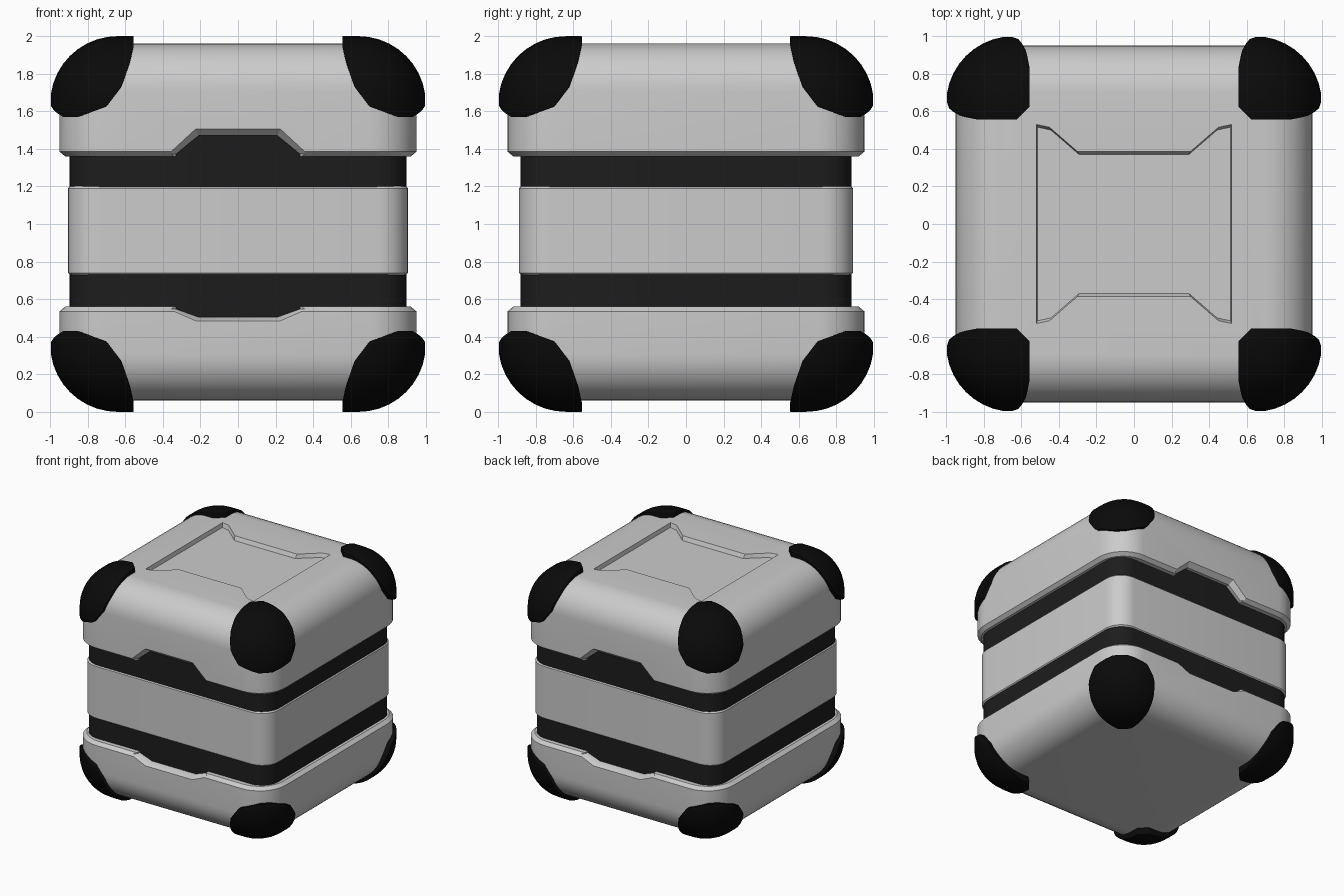
import bpy, bmesh, math
from mathutils import Vector

if "Cube" in bpy.data.objects:
    bpy.data.objects.remove(bpy.data.objects["Cube"])


def material(name, v):
    m = bpy.data.materials.new(name)
    m.diffuse_color = (v, v, v, 1)
    m.use_nodes = True
    m.node_tree.nodes["Principled BSDF"].inputs["Base Color"].default_value = m.diffuse_color
    return m


def make(name, bm, mat=None):
    bmesh.ops.recalc_face_normals(bm, faces=bm.faces)
    me = bpy.data.meshes.new(name)
    bm.to_mesh(me)
    bm.free()
    ob = bpy.data.objects.new(name, me)
    bpy.context.collection.objects.link(ob)
    if mat:
        me.materials.append(mat)
    return ob


def loft(name, rings, mat=None):
    """Closed solid skinned through rings with equal point counts."""
    bm = bmesh.new()
    vs = [[bm.verts.new(p) for p in r] for r in rings]
    n = len(vs[0])
    for a, b in zip(vs, vs[1:]):
        for i in range(n):
            j = (i + 1) % n
            bm.faces.new((a[i], a[j], b[j], b[i]))
    bm.faces.new(vs[0])
    bm.faces.new(vs[-1])
    return make(name, bm, mat)


def ring(hx, hy, r, z, seg=8):
    pts = []
    for k, (sx, sy) in enumerate([(1, 1), (-1, 1), (-1, -1), (1, -1)]):
        for i in range(seg + 1):
            a = math.pi / 2 * (k + i / seg)
            pts.append((sx * (hx - r) + r * math.cos(a), sy * (hy - r) + r * math.sin(a), z))
    return pts


def shell(name, hx, hy, r, profile, mat=None):
    return loft(name, [ring(hx - d, hy - d, max(r - 0.92 * d, 0.01), z) for d, z in profile], mat)


def smooth(ob, angle=30):
    bpy.ops.object.select_all(action='DESELECT')
    bpy.context.view_layer.objects.active = ob
    ob.select_set(True)
    bpy.ops.object.shade_smooth_by_angle(angle=math.radians(angle))


def apply_mods(ob):
    dg = bpy.context.evaluated_depsgraph_get()
    me = bpy.data.meshes.new_from_object(ob.evaluated_get(dg))
    ob.modifiers.clear()
    ob.data = me


def cut(ob, cutters):
    for c in cutters:
        m = ob.modifiers.new("cut", 'BOOLEAN')
        m.operation, m.solver, m.object = 'DIFFERENCE', 'EXACT', c
    apply_mods(ob)
    for c in cutters:
        bpy.data.objects.remove(c)


def notch(side, z_edge, z_out, z_in):
    """Flared trapezoid cutter for the lip on the front or back."""
    s = 1 if z_out > z_edge else -1

    def poly(y, zt, grow):
        zb = z_edge - s * 0.1
        return [(x, side * y, z) for x, z in
                [(-0.33 - grow, zb), (-0.33 - grow, z_edge + s * 0.012), (-0.21 - grow * 0.4, zt),
                 (0.21 + grow * 0.4, zt), (0.33 + grow, z_edge + s * 0.012), (0.33 + grow, zb)]]
    return loft("notch_cutter", [poly(1.0, z_out, 0.04), poly(0.95, z_out, 0.04),
                                 poly(0.91, z_in, 0), poly(0.86, z_in, 0)])


rubber = material("rubber_black", 0.003)
band = material("band_black", 0.012)

# dark core seen as two bands, and the grey middle panel
core = shell("dark_bands", 0.897, 0.882, 0.16, [(0, 0.35), (0, 1.65)], band)
panel = shell("middle_panel", 0.905, 0.89, 0.16,
              [(0.015, 0.725), (0, 0.74), (0, 1.19), (0.015, 1.205)])

# lid and base share one rounded profile
arc = [(0.25 * (1 - math.cos(a)), 0.25 * math.sin(a))
       for a in [math.pi / 2 * i / 10 for i in range(11)]]
lid = shell("lid", 0.95, 0.95, 0.25,
            [(0.03, 1.36), (0, 1.385)] + [(d, 1.71 + h) for d, h in arc])
base = shell("base", 0.95, 0.95, 0.25,
             [(0.03, 0.56), (0, 0.535)] + [(d, 0.31 - h) for d, h in arc])


# recess in the top
def plate(z, g):
    q = [(0.52, 0.53), (0.45, 0.515), (0.3, 0.385)]
    q = [(x + g * 0.5, y + g) for x, y in q]
    top = q + [(-x, y) for x, y in reversed(q)]
    return [(x, y, z) for x, y in top + [(-x, -y) for x, y in top]]


recess = loft("recess_cutter", [plate(1.925, -0.015), plate(1.96, 0), plate(2.0, 0)])
cut(lid, [notch(s, 1.36, 1.505, 1.47) for s in (-1, 1)] + [recess])
cut(base, [notch(s, 0.56, 0.485, 0.505) for s in (-1, 1)])

# corner bumper: rounded cube corner trimmed by side profiles, mirrored to all eight
bm = bmesh.new()
bmesh.ops.create_cube(bm, size=0.5)
bmesh.ops.translate(bm, verts=bm.verts, vec=(0.75, 0.75, 0.75))
outer = [e for e in bm.edges
         if sum(all(v.co[k] > 0.9 for v in e.verts) for k in range(3)) == 2]
bmesh.ops.bevel(bm, geom=outer, offset=0.36, segments=10, profile=0.5, affect='EDGES')


def trim(co, no):
    res = bmesh.ops.bisect_plane(bm, geom=bm.verts[:] + bm.edges[:] + bm.faces[:],
                                 dist=1e-5, plane_co=co, plane_no=no, clear_outer=True)
    edges = [e for e in res['geom_cut'] if isinstance(e, bmesh.types.BMEdge) and e.is_boundary]
    if edges:
        bmesh.ops.holes_fill(bm, edges=edges, sides=0)


for k, lim in enumerate((0.555, 0.555, 0.57)):
    n = Vector((0, 0, 0))
    n[k] = -1
    trim(Vector((1, 1, 1)) * lim, n)
trim((0.6, 0.58, 0.8), (-1, -1, 0))
curve = [(0.55, 0.97), (0.575, 0.86), (0.62, 0.73), (0.70, 0.625), (0.85, 0.57)]
for (a, b), (c, d) in zip(curve, curve[1:]):
    trim((a, 0.8, b), (d - b, 0, a - c))
    trim((0.8, a, b), (0, d - b, a - c))
bumpers = make("corner_bumpers", bm, rubber)
bumpers.location.z = 1
bev = bumpers.modifiers.new("soft", 'BEVEL')
bev.width, bev.segments, bev.angle_limit = 0.015, 2, math.radians(40)
mir = bumpers.modifiers.new("mirror", 'MIRROR')
mir.use_axis = (True, True, True)
mir.use_clip = False
mir.use_mirror_merge = False
apply_mods(bumpers)

for ob in (core, panel, lid, base, bumpers):
    smooth(ob)
